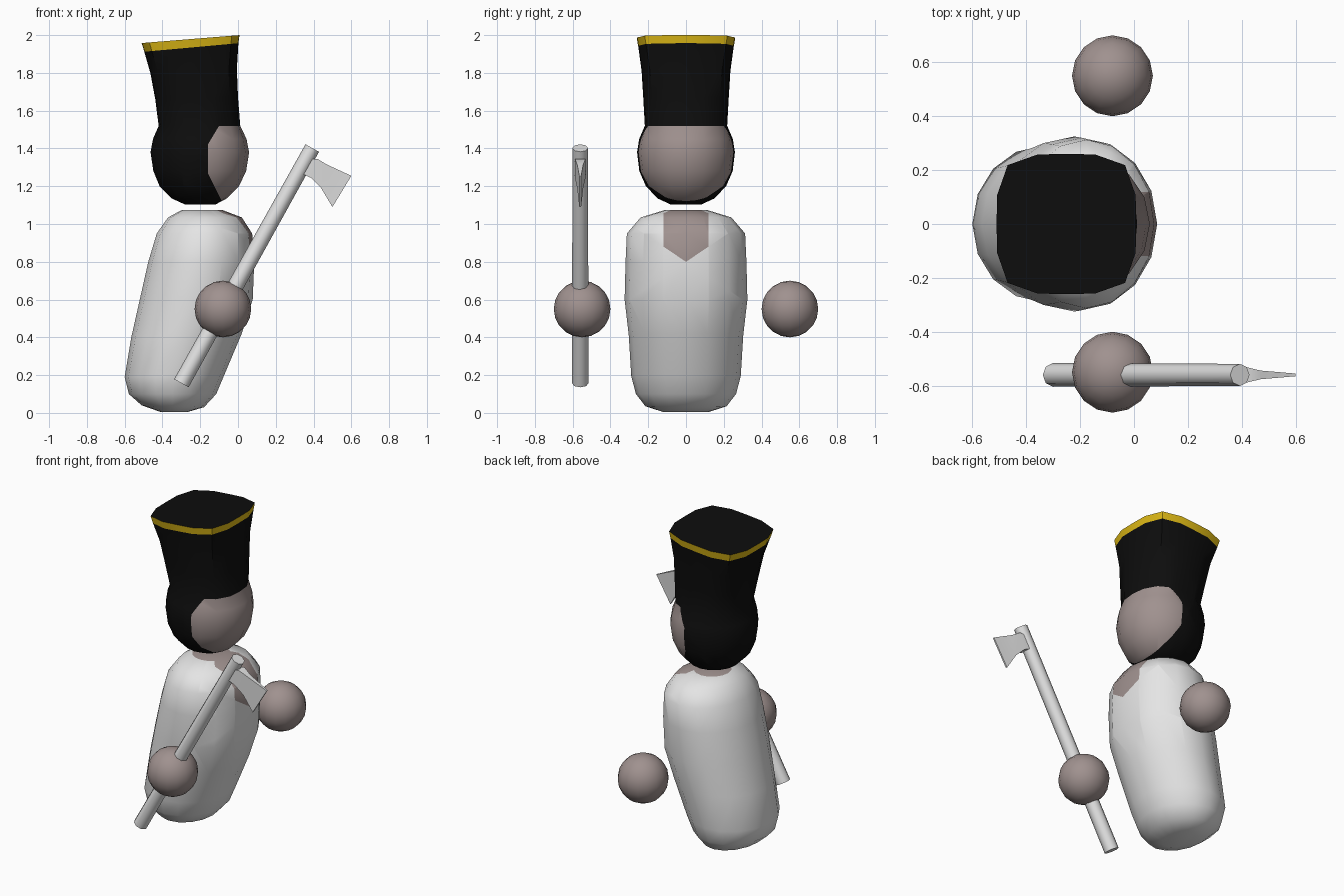
import bpy, bmesh, math
from mathutils import Vector

if "Cube" in bpy.data.objects:
    bpy.data.objects.remove(bpy.data.objects["Cube"])


def material(name, rgb):
    m = bpy.data.materials.new(name)
    m.diffuse_color = (*rgb, 1)
    m.use_nodes = True
    m.node_tree.nodes["Principled BSDF"].inputs["Base Color"].default_value = m.diffuse_color
    return m


WHITE = material("white_cloth", (0.78, 0.78, 0.78))
SKIN = material("grey_skin", (0.35, 0.285, 0.275))
BLACK = material("black_felt", (0.004, 0.004, 0.004))
GOLD = material("gold_trim", (0.72, 0.48, 0.008))
METAL = material("pale_metal", (0.76, 0.76, 0.76))


def finish(bm, name, mats, angle=42):
    bmesh.ops.recalc_face_normals(bm, faces=bm.faces[:])
    me = bpy.data.meshes.new(name)
    bm.to_mesh(me)
    bm.free()
    for m in mats:
        me.materials.append(m)
    me.shade_smooth()
    me.set_sharp_from_angle(angle=math.radians(angle))
    ob = bpy.data.objects.new(name, me)
    bpy.context.collection.objects.link(ob)
    return ob


def loft(rings, sides=16):
    """Each ring: left x, left z, right x, right z, half depth, squareness."""
    bm = bmesh.new()
    loops = []
    for xl, zl, xr, zr, depth, n in rings:
        loop = []
        for i in range(sides):
            a = math.tau * i / sides
            c, s = math.cos(a), math.sin(a)
            k = (abs(c) ** n + abs(s) ** n) ** (-1 / n)
            t = 0.5 + 0.5 * c * k
            loop.append(bm.verts.new((xl + (xr - xl) * t, depth * s * k,
                                      zl + (zr - zl) * t)))
        loops.append(loop)
    for lo, hi in zip(loops, loops[1:]):
        for i in range(sides):
            j = (i + 1) % sides
            bm.faces.new((lo[i], lo[j], hi[j], hi[i]))
    bm.faces.new(loops[0])
    bm.faces.new(loops[-1])
    return bm


def cut(bm, point, normal, keep):
    faces = [f for f in bm.faces if keep(f.calc_center_median())]
    edges = {e for f in faces for e in f.edges}
    verts = {v for f in faces for v in f.verts}
    bmesh.ops.bisect_plane(bm, geom=[*verts, *edges, *faces], dist=1e-4,
                           plane_co=point, plane_no=normal)


# Leaning body with open collar
bm = loft([
    (-0.41, 0.005, -0.27, 0.004, 0.12, 2),
    (-0.51, 0.04, -0.18, 0.03, 0.215, 2),
    (-0.578, 0.10, -0.115, 0.10, 0.265, 2),
    (-0.60, 0.19, -0.073, 0.20, 0.29, 2),
    (-0.565, 0.40, 0.02, 0.42, 0.303, 2),
    (-0.52, 0.60, 0.078, 0.60, 0.325, 2),
    (-0.475, 0.80, 0.086, 0.80, 0.320, 2),
    (-0.43, 0.95, 0.075, 0.95, 0.313, 2),
    (-0.37, 1.035, 0.02, 1.035, 0.24, 2),
    (-0.30, 1.073, -0.08, 1.073, 0.115, 2)])
chest = lambda c: c.x > -0.12 and c.z > 0.55
for side in (-1, 1):
    cut(bm, (0, side * 0.118, 0), (0, 1, 0), chest)
    cut(bm, (0, 0, 0.80), (0, -side * 0.67, 1), chest)
for f in bm.faces:
    c = f.calc_center_median()
    in_patch = c.x > -0.12 and abs(c.y) < 0.118 and c.z > 0.80 + 0.67 * abs(c.y)
    f.material_index = int(in_patch or c.z > 1.07)
finish(bm, "body", [WHITE, SKIN])

# Head with tall square-topped hat
bm = loft([
    (-0.28, 1.103, -0.12, 1.103, 0.08, 2),
    (-0.35, 1.135, -0.06, 1.135, 0.15, 2),
    (-0.415, 1.20, 0.005, 1.20, 0.212, 2),
    (-0.448, 1.28, 0.043, 1.28, 0.247, 2),
    (-0.463, 1.38, 0.059, 1.38, 0.259, 2),
    (-0.45, 1.45, 0.045, 1.45, 0.248, 2.1),
    (-0.42, 1.52, 0.012, 1.52, 0.218, 2.5),
    (-0.438, 1.66, 0.0, 1.67, 0.226, 3),
    (-0.464, 1.80, -0.006, 1.82, 0.235, 3.4),
    (-0.496, 1.912, 0.002, 1.957, 0.252, 4),
    (-0.51, 1.958, 0.008, 2.0, 0.26, 4)])
low = lambda c: c.z < 1.52
face_planes = [(Vector((-0.16, 0, 1.34)), Vector((1, 0, 0))),
               (Vector((-0.16, 0, 1.42)), Vector((0.10, 0, -0.06))),
               (Vector((-0.16, 0, 1.27)), Vector((0.14, 0, 0.07)))]
for p, n in face_planes:
    cut(bm, p, n, low)
top = Vector((-0.08, 0, 1)).normalized()
for f in bm.faces:
    c = f.calc_center_median()
    f.normal_update()
    if c.z < 1.52 and all((c - p).dot(n) > 0 for p, n in face_planes):
        f.material_index = 1
    elif c.z - 0.09 * c.x > 1.955 and len(f.verts) == 4:
        f.material_index = 2
finish(bm, "head_and_hat", [BLACK, SKIN, GOLD])

# Floating hands
for side, name in ((-1, "right_hand"), (1, "left_hand")):
    bm = bmesh.new()
    bmesh.ops.create_uvsphere(bm, u_segments=16, v_segments=10, radius=0.15)
    bmesh.ops.translate(bm, verts=bm.verts[:], vec=(-0.08, side * 0.55, 0.55))
    finish(bm, name, [SKIN])

# Axe handle
AXE_Y = -0.56
a, b = Vector((-0.30, AXE_Y, 0.157)), Vector((0.393, AXE_Y, 1.402))
bm = bmesh.new()
bmesh.ops.create_cone(bm, cap_ends=True, segments=8, radius1=0.044,
                      radius2=0.041, depth=(b - a).length)
bmesh.ops.rotate(bm, verts=bm.verts[:],
                 matrix=(b - a).to_track_quat('Z', 'Y').to_matrix())
bmesh.ops.translate(bm, verts=bm.verts[:], vec=(a + b) / 2)
finish(bm, "axe_handle", [METAL], 50)

# Axe blade: wedge thinning to the cutting edge (x, z, half thickness)
outline = [(0.36, 1.34, 0.03), (0.42, 1.345, 0.028), (0.47, 1.315, 0.016),
           (0.60, 1.255, 0.005), (0.50, 1.09, 0.005), (0.44, 1.19, 0.016),
           (0.385, 1.245, 0.028), (0.33, 1.27, 0.03)]
bm = bmesh.new()
near = [bm.verts.new((x, AXE_Y - t, z)) for x, z, t in outline]
far = [bm.verts.new((x, AXE_Y + t, z)) for x, z, t in outline]
count = len(outline)
for i in range(count):
    j = (i + 1) % count
    bm.faces.new((near[i], near[j], far[j], far[i]))
for i in range(count // 2 - 1):
    for row in (near, far):
        bm.faces.new((row[i], row[i + 1], row[count - 2 - i], row[count - 1 - i]))
finish(bm, "axe_blade", [METAL])
